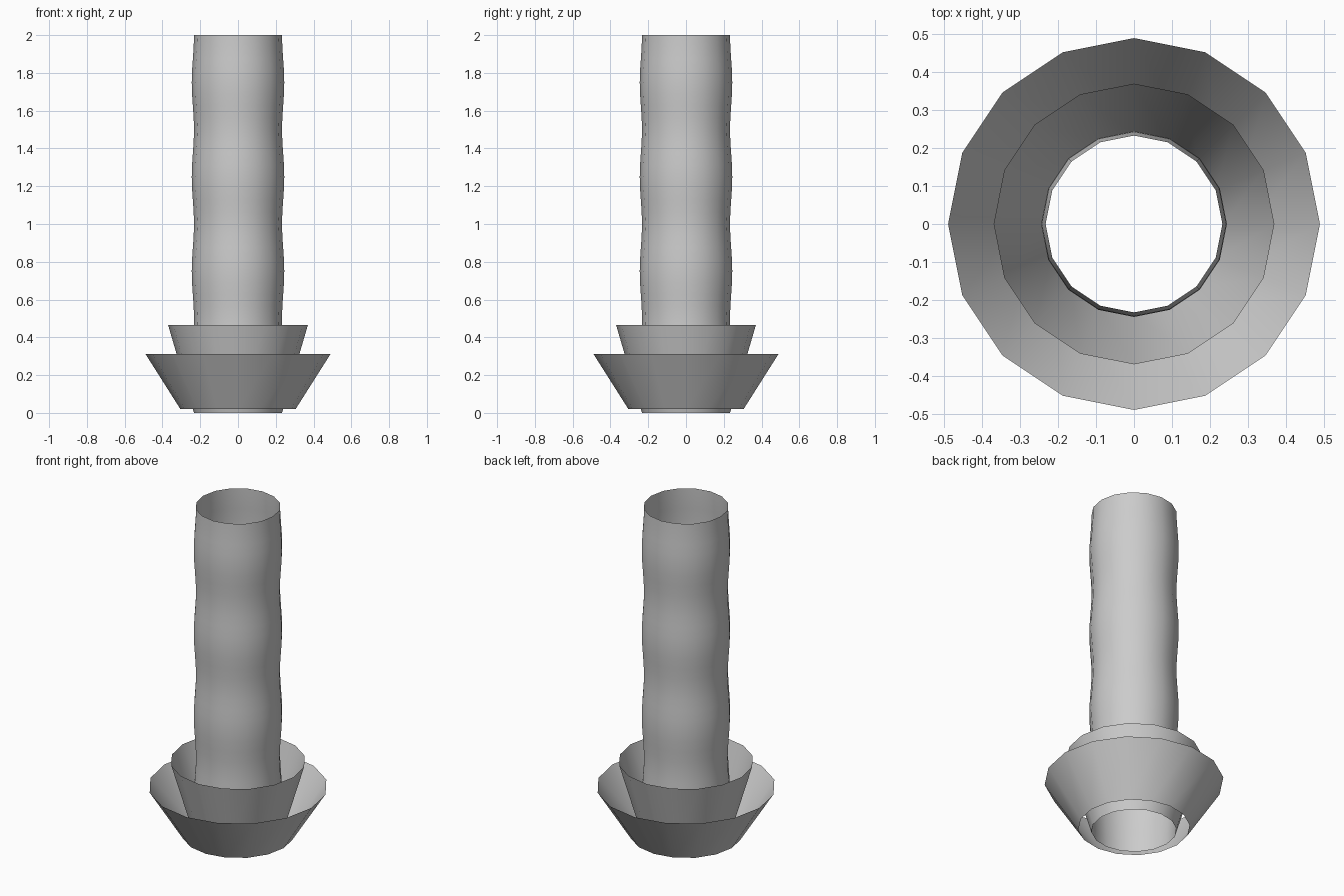
import bpy, math

if "Cube" in bpy.data.objects:
    bpy.data.objects.remove(bpy.data.objects["Cube"])

SIDES = 16


def lathe(name, profile):
    """Open, single-walled surface of revolution from (radius, z) points."""
    verts, faces = [], []
    for r, z in profile:
        for i in range(SIDES):
            a = 2 * math.pi * i / SIDES
            verts.append((r * math.cos(a), r * math.sin(a), z))
    for k in range(len(profile) - 1):
        for i in range(SIDES):
            j = (i + 1) % SIDES
            faces.append((k * SIDES + i, k * SIDES + j,
                          (k + 1) * SIDES + j, (k + 1) * SIDES + i))
    mesh = bpy.data.meshes.new(name)
    mesh.from_pydata(verts, [], faces)
    mesh.shade_smooth()
    obj = bpy.data.objects.new(name, mesh)
    bpy.context.collection.objects.link(obj)
    return obj


# gently rippled open tube, four bulges along its height
RINGS = 32
lathe("tube", [(0.239 - 0.006 * math.cos(8 * math.pi * k / RINGS), 2 * k / RINGS)
               for k in range(RINGS + 1)])

# two flared collars around the foot
lathe("inner_collar", [(0.235, 0.005), (0.37, 0.465)])
lathe("outer_collar", [(0.305, 0.02), (0.49, 0.312)])
